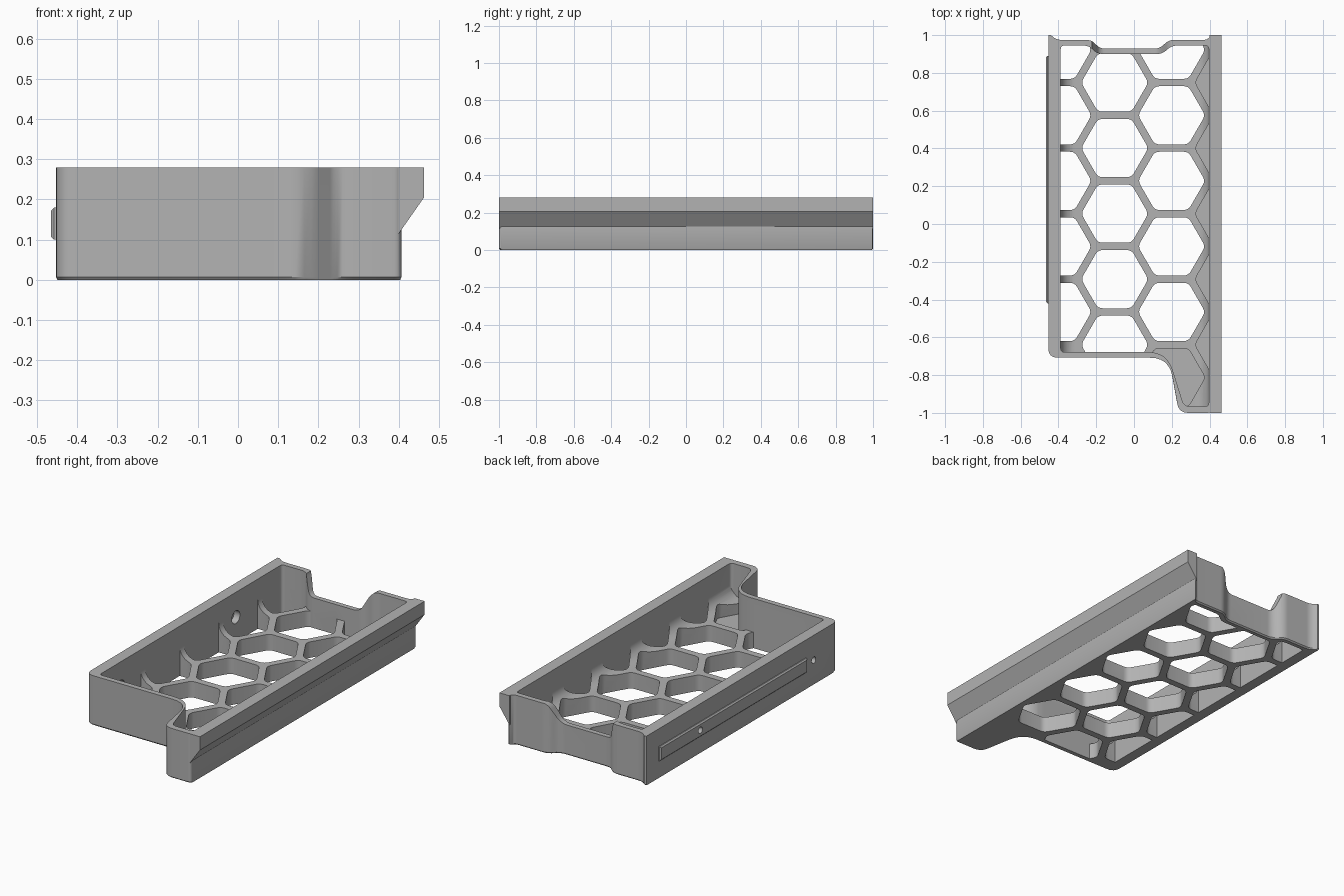
import bpy, bmesh, math
from mathutils import Vector

old = bpy.data.objects.get("Cube")
if old:
    bpy.data.objects.remove(old, do_unlink=True)

grey = bpy.data.materials.new("plain grey")
grey.use_nodes = True
grey.diffuse_color = (0.45, 0.45, 0.45, 1)
grey.node_tree.nodes["Principled BSDF"].inputs["Base Color"].default_value = (0.45, 0.45, 0.45, 1)

HEIGHT, FLOOR = 0.28, 0.09


def rounded(corners, steps=6):
    """Outline from (x, y, rounding length) corners."""
    out = []
    for i, (x, y, r) in enumerate(corners):
        p = Vector((x, y))
        if r == 0:
            out.append(p)
            continue
        before = Vector(corners[i - 1][:2])
        after = Vector(corners[(i + 1) % len(corners)][:2])
        a = p + (before - p).normalized() * r
        b = p + (after - p).normalized() * r
        for k in range(steps + 1):
            t = k / steps
            out.append(a * (1 - t) ** 2 + p * 2 * t * (1 - t) + b * t * t)
    return out


def add_prism(bm, rings):
    """Closed solid through a list of matching point rings."""
    loops = [[bm.verts.new(p) for p in ring] for ring in rings]
    n = len(loops[0])
    bm.faces.new(loops[0])
    bm.faces.new(loops[-1])
    for low, high in zip(loops, loops[1:]):
        for i in range(n):
            j = (i + 1) % n
            bm.faces.new((low[i], low[j], high[j], high[i]))


def finish(name, bm, helper=True):
    bmesh.ops.recalc_face_normals(bm, faces=bm.faces[:])
    mesh = bpy.data.meshes.new(name)
    bm.to_mesh(mesh)
    bm.free()
    mesh.materials.append(grey)
    obj = bpy.data.objects.new(name, mesh)
    bpy.context.collection.objects.link(obj)
    obj.hide_render = helper
    return obj


def upright(name, outline, z0, z1, helper=True):
    bm = bmesh.new()
    add_prism(bm, [[(p[0], p[1], z) for p in outline] for z in (z0, z1)])
    return finish(name, bm, helper)


def lengthwise(name, profile, y0, y1):
    bm = bmesh.new()
    add_prism(bm, [[(p[0], y, p[1]) for p in profile] for y in (y0, y1)])
    return finish(name, bm)


def boolean(target, tool, operation, keep=False):
    mod = target.modifiers.new(operation, "BOOLEAN")
    mod.operation, mod.solver, mod.object = operation, "EXACT", tool
    bpy.context.view_layer.objects.active = target
    bpy.ops.object.modifier_apply(modifier=mod.name)
    if not keep:
        bpy.data.objects.remove(tool, do_unlink=True)


# Tray body with a softened bottom rim
outer = rounded([
    (-0.453, -0.708, 0.05), (0.185, -0.708, 0.1), (0.238, -1, 0.05),
    (0.407, -1, 0.02), (0.407, 1, 0.005), (0.39, 0.975, 0.02),
    (0.185, 0.975, 0.03), (0.135, 0.928, 0.03), (-0.18, 0.928, 0.03),
    (-0.225, 0.975, 0.03), (-0.41, 0.975, 0.025), (-0.44, 1, 0), (-0.453, 1, 0)])
bm = bmesh.new()
add_prism(bm, [[(p.x * s, p.y * s, z) for p in outer]
               for s, z in ((0.992, 0), (1, 0.007), (1, HEIGHT))])
body = finish("tray_body", bm, helper=False)

# Overhanging rail on the left side
rail = lengthwise("side_rail", [(0.4, 0.115), (0.463, 0.205), (0.463, HEIGHT), (0.4, HEIGHT)], -1, 1)
boolean(body, rail, "UNION")

# Cavity: inner outline limited by a trough section with filleted sides
inner = rounded([
    (-0.388, -0.678, 0.02), (0.175, -0.678, 0.1), (0.265, -0.965, 0.03),
    (0.396, -0.965, 0.02), (0.396, 0.945, 0.02), (0.2, 0.945, 0.03),
    (0.15, 0.9, 0.03), (-0.195, 0.9, 0.03), (-0.24, 0.945, 0.03), (-0.388, 0.945, 0.02)])
R = 0.075
trough = [(-0.42, 0.4), (-0.42, FLOOR + R), (-0.388, FLOOR + R)]
arc = [math.radians(a) for a in range(10, 91, 10)]
trough += [(-0.388 + R * (1 - math.cos(a)), FLOOR + R * (1 - math.sin(a))) for a in arc]
trough += [(0.396 - R * (1 - math.cos(a)), FLOOR + R * (1 - math.sin(a))) for a in reversed(arc)]
trough += [(0.396, FLOOR + R), (0.42, FLOOR + R), (0.42, 0.4)]
cavity = upright("cavity_cutter", inner, 0.02, 0.35)
boolean(cavity, lengthwise("trough_cutter", trough, -1.2, 1.2), "INTERSECT")

# Honeycomb cells: open through the floor, blind by the rail and in the front ear
PITCH = 0.347
bm = bmesh.new()
for col in range(4):
    for row in range(-3, 3):
        cx = -0.403 + 0.301 * col
        cy = 0.055 + PITCH * (row + (0 if col % 2 else 0.5))
        if cy < -0.7 and col != 2 or cy > 1:
            continue
        blind = col == 3 or cy < -0.7
        cell = rounded([(cx + 0.178 * math.cos(k * math.pi / 3),
                         cy + 0.178 * math.sin(k * math.pi / 3), 0.025) for k in range(6)], 4)
        add_prism(bm, [[(p.x, p.y, z) for p in cell] for z in (0.03 if blind else -0.1, 0.25)])
cells = finish("cell_cutter", bm)
boolean(cells, upright("cell_limit", inner, -0.2, 0.32), "INTERSECT")
boolean(body, cavity, "DIFFERENCE")
boolean(body, cells, "DIFFERENCE")

# Lowered middle of the back wall
notch = rounded([(-0.225, 0.35, 0), (-0.225, 0.28, 0.02), (-0.185, 0.17, 0.03),
                 (0.13, 0.17, 0.04), (0.185, 0.28, 0.03), (0.22, 0.285, 0), (0.22, 0.35, 0)])
boolean(body, lengthwise("notch_cutter", notch, 0.86, 1.2), "DIFFERENCE")

# Raised strip on the right side
bm = bmesh.new()
add_prism(bm, [[(x, y, z) for y, z in ((-0.42 + d, 0.1 + d), (0.89 - d, 0.1 + d),
                                       (0.89 - d, 0.18 - d), (-0.42 + d, 0.18 - d))]
               for x, d in ((-0.44, 0), (-0.458, 0), (-0.465, 0.007))])
boolean(body, finish("side_strip", bm), "UNION")

# Stepped screw holes through the right wall
bm = bmesh.new()
for y in (0.535, -0.49):
    rings = []
    for x, r in ((-0.5, 0.018), (-0.425, 0.018), (-0.4249, 0.036), (-0.34, 0.036)):
        rings.append([(x, y + r * math.cos(k * math.pi / 12), 0.14 + r * math.sin(k * math.pi / 12))
                      for k in range(24)])
    add_prism(bm, rings)
boolean(body, finish("screw_hole_cutter", bm), "DIFFERENCE")

# Smooth the curves, keep the corners crisp
bpy.ops.object.select_all(action="DESELECT")
body.select_set(True)
bpy.context.view_layer.objects.active = body
bpy.ops.object.shade_smooth_by_angle(angle=math.radians(30))
